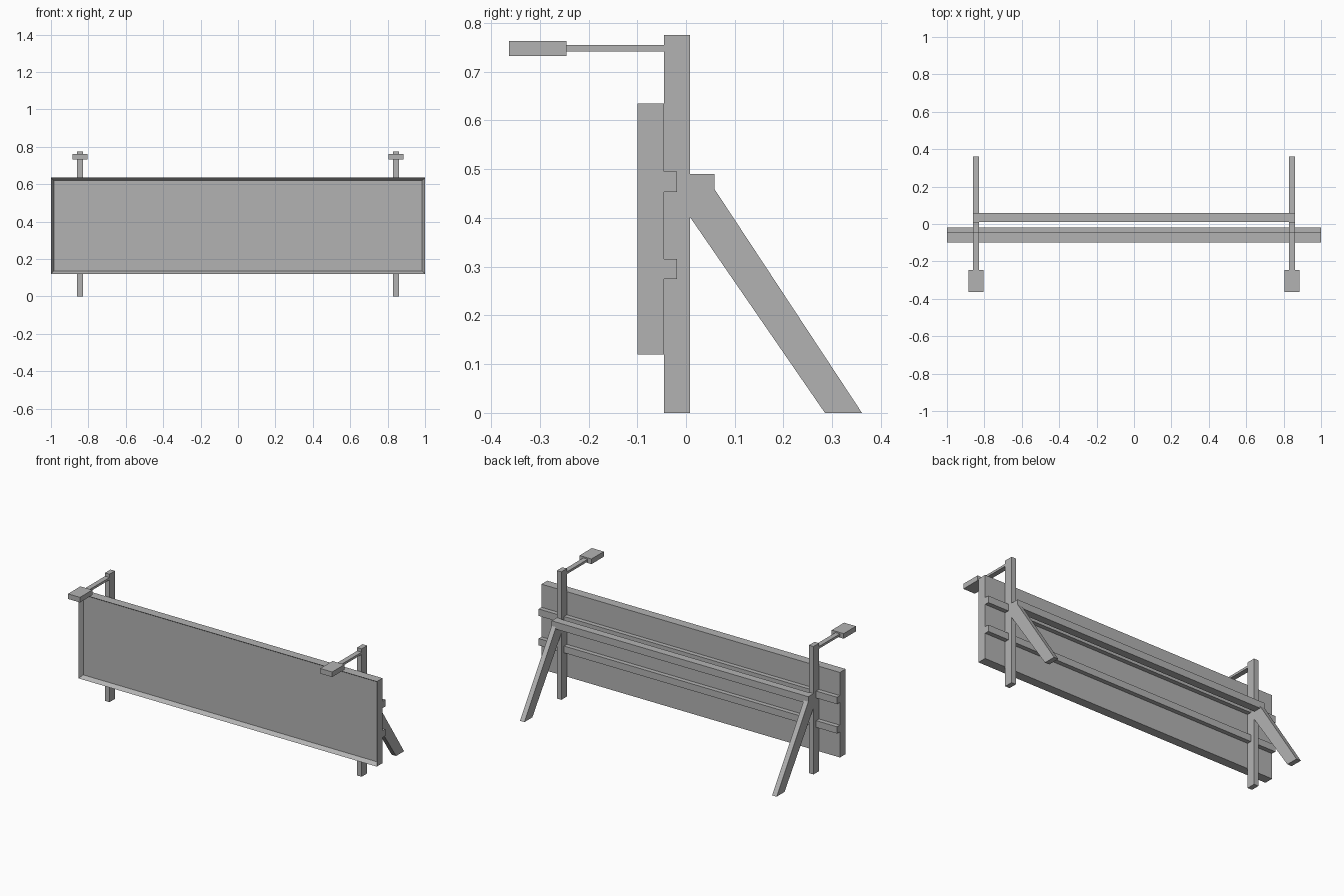
import bpy
import bmesh

cube = bpy.data.objects.get("Cube")
if cube:
    bpy.data.objects.remove(cube, do_unlink=True)

# Single plain grey for the whole structure
grey = bpy.data.materials.new("plain grey")
grey.use_nodes = True
colour = (0.45, 0.45, 0.45, 1)
grey.diffuse_color = colour
grey.node_tree.nodes["Principled BSDF"].inputs["Base Color"].default_value = colour


def finish(name, bm):
    bmesh.ops.recalc_face_normals(bm, faces=bm.faces)
    mesh = bpy.data.meshes.new(name)
    bm.to_mesh(mesh)
    bm.free()
    mesh.materials.append(grey)
    obj = bpy.data.objects.new(name, mesh)
    bpy.context.collection.objects.link(obj)
    return obj


def extrude_x(name, profile, x0, x1):
    """Extrude a (y, z) profile from x0 to x1."""
    bm = bmesh.new()
    face = bm.faces.new([bm.verts.new((x0, y, z)) for y, z in profile])
    ext = bmesh.ops.extrude_face_region(bm, geom=[face])
    verts = [v for v in ext["geom"] if isinstance(v, bmesh.types.BMVert)]
    bmesh.ops.translate(bm, verts=verts, vec=(x1 - x0, 0, 0))
    return finish(name, bm)


def box(name, x, y, z):
    profile = [(y[0], z[0]), (y[1], z[0]), (y[1], z[1]), (y[0], z[1])]
    return extrude_x(name, profile, *x)


# Display panel with a raised rim around a sunken front
panel = box("panel", (-1, 1), (-0.1, -0.045), (0.12, 0.635))
bm = bmesh.new()
bm.from_mesh(panel.data)
bm.normal_update()
front = min(bm.faces, key=lambda f: f.calc_center_median().y)
bmesh.ops.inset_region(bm, faces=[front], thickness=0.022)
bmesh.ops.translate(bm, verts=front.verts, vec=(0, 0.025, 0))
bm.to_mesh(panel.data)
bm.free()

# Rails behind the panel and the beam joining the braces
box("lower_rail", (-1, 1), (-0.045, -0.018), (0.275, 0.316))
box("upper_rail", (-1, 1), (-0.045, -0.018), (0.453, 0.495))
box("brace_beam", (-0.86, 0.86), (0.011, 0.058), (0.447, 0.49))

# Post, slanted brace and lamp on each side
brace_profile = [(0.008, 0.49), (0.038, 0.49), (0.361, 0),
                 (0.285, 0), (0.008, 0.402)]
for side, s in (("left", 1), ("right", -1)):
    c = s * 0.845
    width = (c - 0.015, c + 0.015)
    box(side + "_post", width, (-0.045, 0.008), (0, 0.775))
    extrude_x(side + "_brace", brace_profile, *width)
    box(side + "_lamp_arm", width, (-0.245, -0.045), (0.741, 0.755))
    box(side + "_lamp_head", (c - 0.04, c + 0.04), (-0.363, -0.245), (0.732, 0.763))
